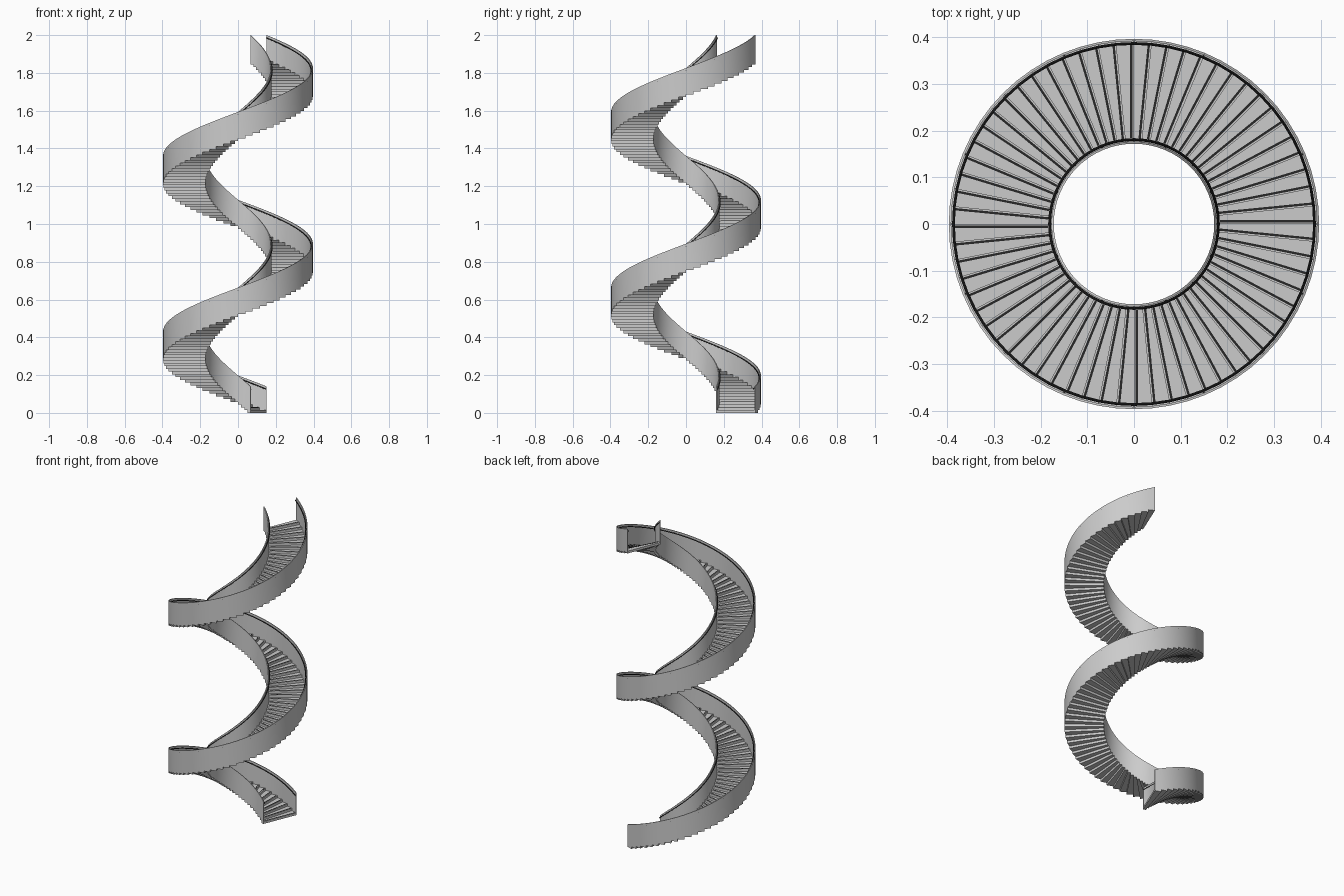
import bpy, bmesh, math
from mathutils import Matrix, Vector

if "Cube" in bpy.data.objects:
    bpy.data.objects.remove(bpy.data.objects["Cube"])

N, TURNS = 64, 2
STEPS = N * TURNS
WALL_H = 0.14
RISE = (2.0 - WALL_H) / STEPS
STEP = 2 * math.pi / N
START = math.radians(67.5)
R_IN, R_OUT, T = 0.172, 0.397, 0.005

black = bpy.data.materials.new("black")
black.diffuse_color = (0.02, 0.02, 0.02, 1)
black.use_nodes = True
black.node_tree.nodes["Principled BSDF"].inputs["Base Color"].default_value = black.diffuse_color


def pt(r, i, z):
    a = START + i * STEP
    return Vector((r * math.cos(a), r * math.sin(a), z))


def finish(name, bm, mat=None, smooth=False):
    bmesh.ops.recalc_face_normals(bm, faces=bm.faces)
    me = bpy.data.meshes.new(name)
    bm.to_mesh(me)
    bm.free()
    ob = bpy.data.objects.new(name, me)
    bpy.context.collection.objects.link(ob)
    if mat:
        me.materials.append(mat)
    if smooth:
        bpy.ops.object.select_all(action='DESELECT')
        ob.select_set(True)
        bpy.context.view_layer.objects.active = ob
        bpy.ops.object.shade_smooth_by_angle(angle=math.radians(35))
    return ob


def helix_sweep(name, profile, mat=None):
    """Sweep a closed (radius, height) profile up the spiral."""
    bm = bmesh.new()
    rings = [[bm.verts.new(pt(r, i, z + i * RISE)) for r, z in profile]
             for i in range(STEPS + 1)]
    n = len(profile)
    for a, b in zip(rings, rings[1:]):
        for k in range(n):
            bm.faces.new((a[k], a[(k + 1) % n], b[(k + 1) % n], b[k]))
    bm.faces.new(rings[0])
    bm.faces.new(rings[-1])
    return finish(name, bm, mat, True)


def add_box(bm, r0, r1, i, offset, width, z, height):
    """Radial box beside the line of step i."""
    m = (Matrix.Rotation(START + i * STEP, 4, 'Z')
         @ Matrix.Translation(((r0 + r1) / 2, offset, z))
         @ Matrix.Diagonal((r1 - r0, width, height, 1)))
    bmesh.ops.create_cube(bm, size=1, matrix=m)


# Solid side walls
for name, r0, r1 in (("inner_wall", R_IN, R_IN + T), ("outer_wall", R_OUT - T, R_OUT)):
    helix_sweep(name, [(r0, 0), (r1, 0), (r1, WALL_H), (r0, WALL_H)])

# Wedge-shaped steps
bm = bmesh.new()
for i in range(STEPS):
    z = i * RISE
    v = [bm.verts.new(pt(r, j, h)) for h in (z, z + RISE)
         for r, j in ((R_IN, i), (R_OUT, i), (R_OUT, i + 1), (R_IN, i + 1))]
    for f in ((0, 1, 2, 3), (4, 5, 6, 7), (0, 1, 5, 4), (1, 2, 6, 5), (2, 3, 7, 6), (3, 0, 4, 7)):
        bm.faces.new([v[k] for k in f])
finish("steps", bm)

# Dark grip strips near the front of each tread
bm = bmesh.new()
for i in range(STEPS):
    add_box(bm, 0.184, 0.387, i, 0.006, 0.005, (i + 1) * RISE + 0.0003, 0.0012)
finish("grip_strips", bm, black)

# Handrails and their brackets
RAIL_Z = WALL_H - 0.014
brackets = bmesh.new()
for name, r, wall in (("inner_handrail", 0.181, R_IN), ("outer_handrail", 0.387, R_OUT)):
    helix_sweep(name, [(r + 0.003 * math.cos(k * math.pi / 4),
                        RAIL_Z + 0.003 * math.sin(k * math.pi / 4)) for k in range(8)], black)
    for i in range(4, STEPS, 4):
        add_box(brackets, min(r, wall), max(r, wall), i, 0, 0.003, RAIL_Z + i * RISE, 0.003)
finish("handrail_brackets", brackets, black)
